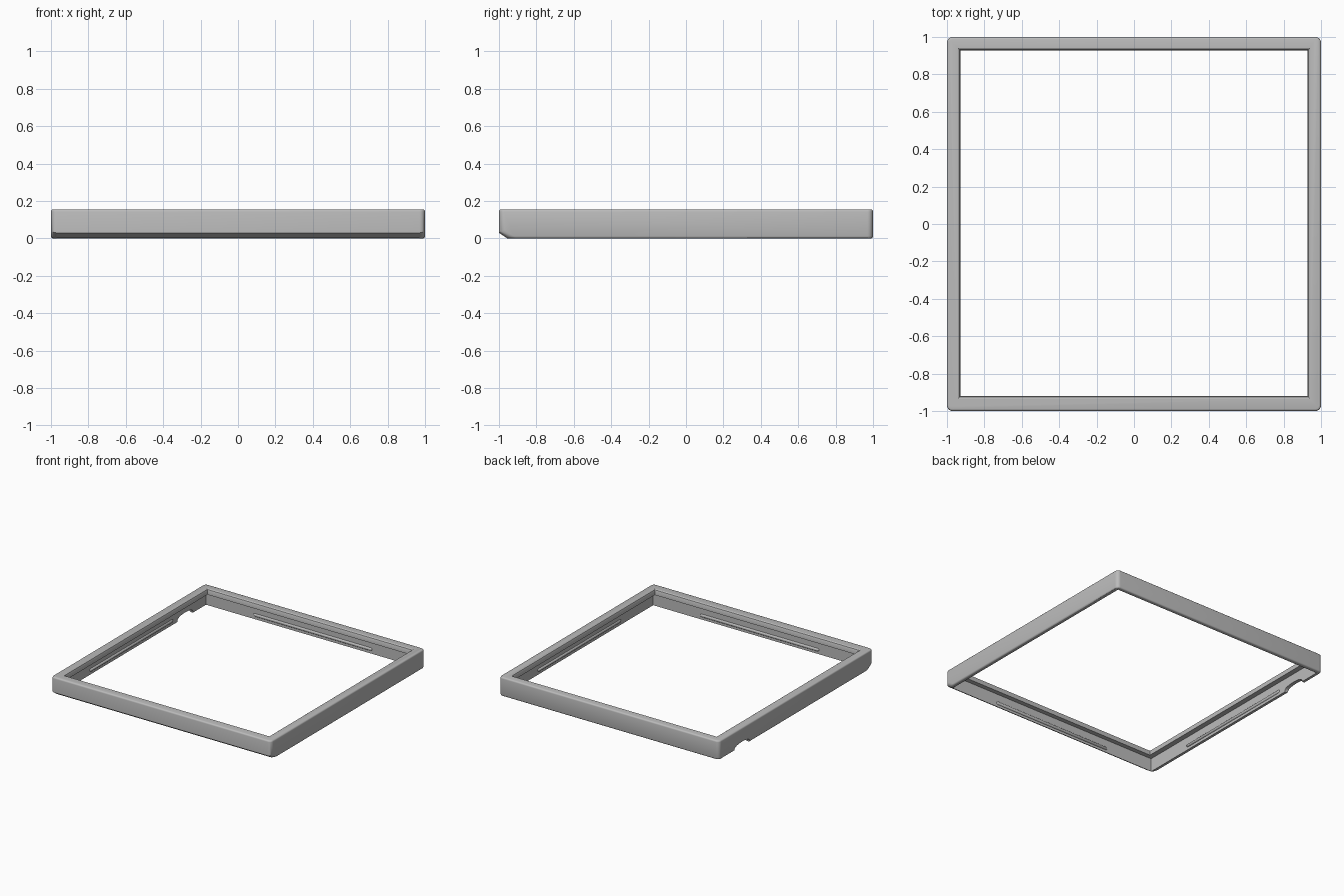
import bpy, bmesh, math
from mathutils import Vector

if "Cube" in bpy.data.objects:
    bpy.data.objects.remove(bpy.data.objects["Cube"])

HEIGHT = 0.155
grey = bpy.data.materials.new("plain_grey")
grey.use_nodes = True
colour = (0.5, 0.5, 0.5, 1)
grey.diffuse_color = colour
grey.node_tree.nodes["Principled BSDF"].inputs["Base Color"].default_value = colour


def finish(name, bm):
    bmesh.ops.recalc_face_normals(bm, faces=bm.faces)
    mesh = bpy.data.meshes.new(name)
    bm.to_mesh(mesh)
    bm.free()
    mesh.materials.append(grey)
    obj = bpy.data.objects.new(name, mesh)
    bpy.context.collection.objects.link(obj)
    return obj


def loft(rings):
    """Skin equal-length rings of points and cap both ends."""
    bm = bmesh.new()
    rows = [[bm.verts.new(p) for p in ring] for ring in rings]
    count = len(rows[0])
    for low, high in zip(rows, rows[1:]):
        for i in range(count):
            j = (i + 1) % count
            bm.faces.new((low[i], low[j], high[j], high[i]))
    bm.faces.new(rows[0])
    bm.faces.new(rows[-1])
    bmesh.ops.recalc_face_normals(bm, faces=bm.faces)
    return bm


def extrude_x(profile, x0, x1):
    return loft([[(x, y, z) for y, z in profile] for x in (x0, x1)])


def activate(obj):
    bpy.ops.object.select_all(action='DESELECT')
    obj.select_set(True)
    bpy.context.view_layer.objects.active = obj


def cut(obj, cutter):
    mod = obj.modifiers.new("cut", 'BOOLEAN')
    mod.operation = 'DIFFERENCE'
    mod.solver = 'EXACT'
    mod.object = cutter
    activate(obj)
    bpy.ops.object.modifier_apply(modifier=mod.name)
    bpy.data.objects.remove(cutter)


# Outer body: square slab with a chamfer under the front edge
side = [(-1, 0.03), (-0.955, 0), (1, 0), (1, HEIGHT), (-1, HEIGHT)]
bm = extrude_x(side, -1, 1)
corners = [e for e in bm.edges
           if abs(e.verts[0].co.x - e.verts[1].co.x) < 0.01
           and abs(e.verts[0].co.z - e.verts[1].co.z) > 0.01]
bmesh.ops.bevel(bm, geom=corners, offset=0.03, segments=5, profile=0.5,
                affect='EDGES', clamp_overlap=False)
rims = [e for e in bm.edges
        if len(e.link_faces) == 2 and e.calc_face_angle() > math.radians(40)
        and (all(v.co.z > HEIGHT - 0.001 for v in e.verts)
             or all(v.co.z < 0.001 for v in e.verts))]
bmesh.ops.bevel(bm, geom=rims, offset=0.012, segments=3, profile=0.5,
                affect='EDGES', clamp_overlap=False)
frame = finish("bezel_frame", bm)


# Opening: wide recess from below, narrower window with an eased top edge
def rectangle(half, front, z):
    return [(-half, -front, z), (half, -front, z), (half, half, z), (-half, half, z)]


lip = 0.928
steps = [(0.97, 0.957, -0.1), (0.97, 0.957, 0.11), (lip, lip - 0.008, 0.11),
         (lip, lip - 0.008, 0.14), (lip + 0.004, lip - 0.004, 0.15),
         (lip + 0.014, lip + 0.006, HEIGHT + 0.001),
         (lip + 0.014, lip + 0.006, 0.25)]
cut(frame, finish("opening_cutter", loft([rectangle(*s) for s in steps])))

# Cable notch under the right wall, near the back
arch = [(0.7 + 0.1 * math.cos(t), 0.04 * math.sin(t) ** 0.6)
        for t in (math.pi * i / 16 for i in range(1, 16))]
arch = [(0.8, -0.05), (0.8, 0)] + arch + [(0.6, 0), (0.6, -0.05)]
cut(frame, finish("notch_cutter", extrude_x(arch, -1.1, -0.9)))
activate(frame)
bpy.ops.object.shade_smooth_by_angle(angle=math.radians(30))


# Rounded snap ridges along the inside of each wall
def snap_ridge(name, centre, along):
    half, radius, sides = 0.54, 0.013, 12
    along = Vector(along)
    across = Vector((along.y, along.x, 0))
    rings = []
    for offset, scale in ((-half, 0.2), (-half + 0.004, 0.7), (-half + 0.013, 1),
                          (half - 0.013, 1), (half - 0.004, 0.7), (half, 0.2)):
        rings.append([Vector(centre) + along * offset
                      + across * (radius * scale * math.cos(a))
                      + Vector((0, 0, radius * scale * math.sin(a)))
                      for a in (2 * math.pi * i / sides for i in range(sides))])
    ridge = finish(name, loft(rings))
    activate(ridge)
    bpy.ops.object.shade_smooth_by_angle(angle=math.radians(50))


snap_ridge("front_snap_ridge", (0, -0.96, 0.035), (1, 0, 0))
snap_ridge("back_snap_ridge", (0, 0.973, 0.035), (1, 0, 0))
snap_ridge("left_snap_ridge", (0.973, 0, 0.035), (0, 1, 0))
snap_ridge("right_snap_ridge", (-0.973, 0, 0.035), (0, 1, 0))
